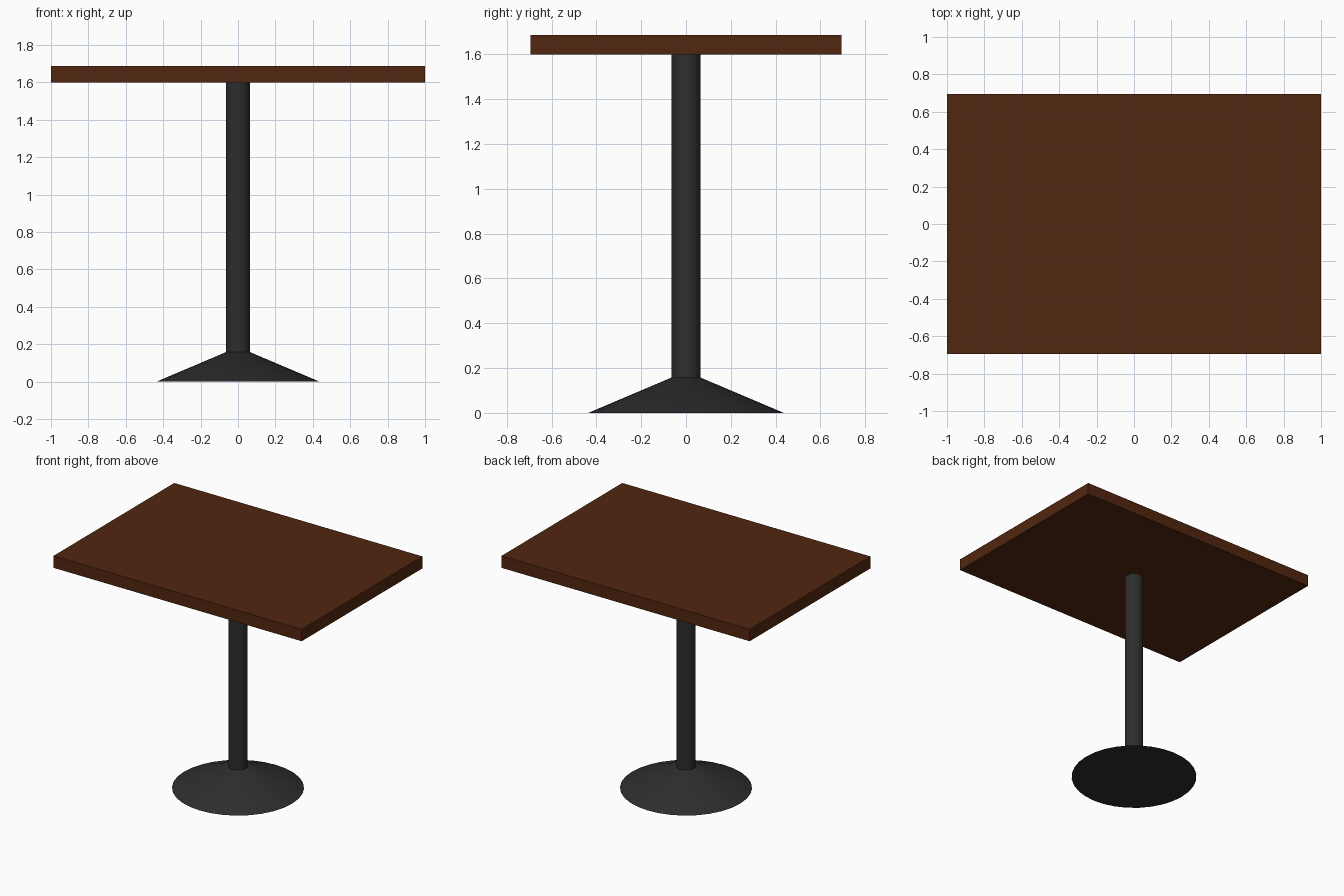
import bpy
import math

if "Cube" in bpy.data.objects:
    bpy.data.objects.remove(bpy.data.objects["Cube"])


def material(name, rgb):
    m = bpy.data.materials.new(name)
    m.diffuse_color = (*rgb, 1)
    m.use_nodes = True
    m.node_tree.nodes["Principled BSDF"].inputs["Base Color"].default_value = m.diffuse_color
    return m


def finish(name, mat, smooth=False):
    ob = bpy.context.object
    ob.name = name
    ob.data.materials.append(mat)
    if smooth:
        bpy.ops.object.shade_smooth_by_angle(angle=math.radians(30))
    return ob


def round_part(name, r_bottom, r_top, z0, z1, mat):
    bpy.ops.mesh.primitive_cone_add(vertices=32, radius1=r_bottom, radius2=r_top,
                                    depth=z1 - z0, location=(0, 0, (z0 + z1) / 2))
    return finish(name, mat, smooth=True)


wood = material("dark_wood", (0.085, 0.02, 0.005))
metal = material("black_metal", (0.027, 0.027, 0.027))

BASE_H, UNDERSIDE, TOP = 0.158, 1.60, 1.687

# Flared foot and column
round_part("base", 0.436, 0.064, 0, BASE_H, metal)
round_part("column", 0.064, 0.064, BASE_H, UNDERSIDE, metal)

# Rectangular table top
bpy.ops.mesh.primitive_cube_add(size=1, location=(0, 0, (UNDERSIDE + TOP) / 2))
bpy.context.object.scale = (2.0, 1.39, TOP - UNDERSIDE)
bpy.ops.object.transform_apply(location=False, rotation=False, scale=True)
finish("table_top", wood)
